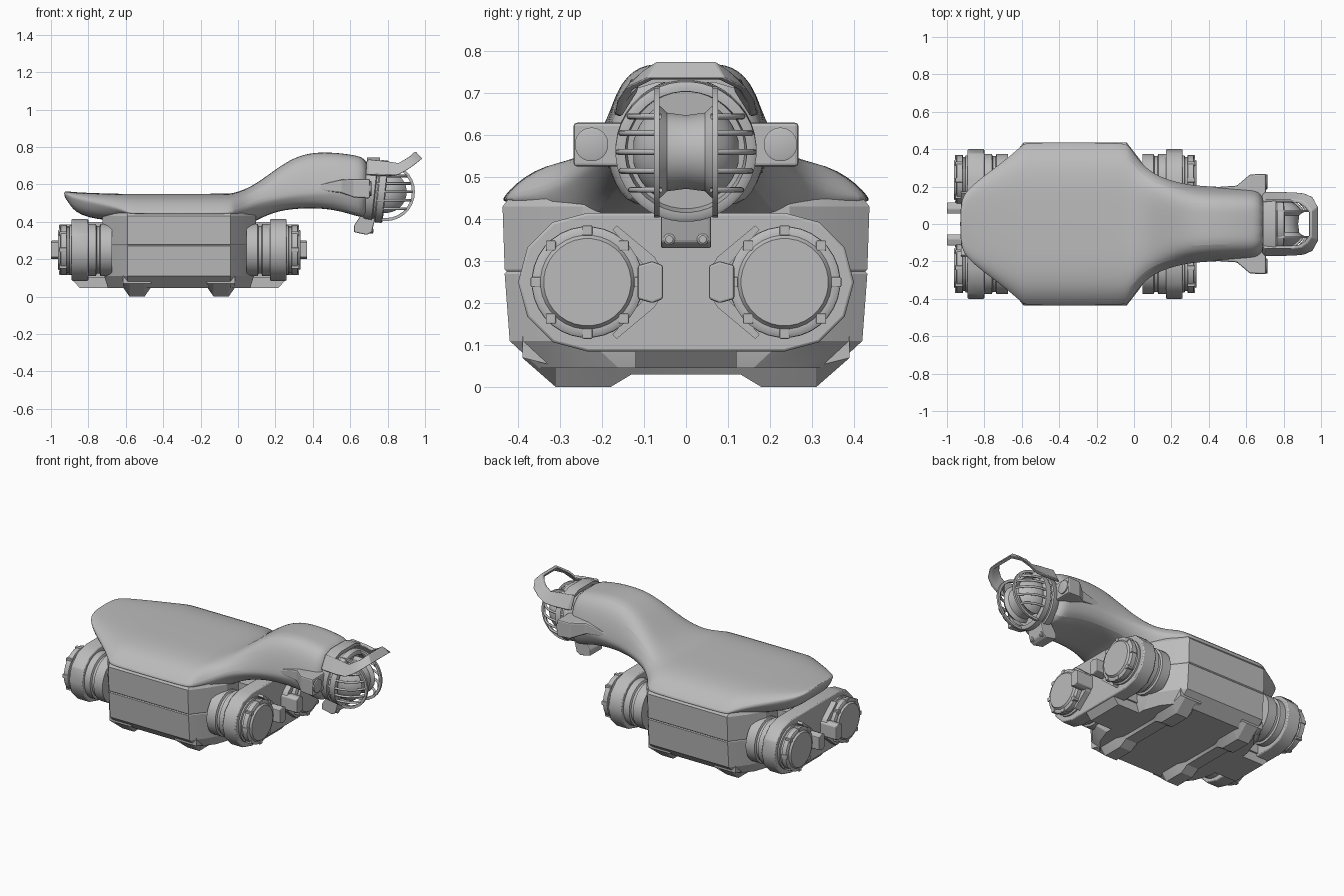
import bpy, math
from mathutils import Vector, Matrix

if "Cube" in bpy.data.objects:
    bpy.data.objects.remove(bpy.data.objects["Cube"])

grey = bpy.data.materials.new("grey_metal")
grey.use_nodes = True
colour = (0.5, 0.5, 0.5, 1)
grey.diffuse_color = colour
grey.node_tree.nodes["Principled BSDF"].inputs["Base Color"].default_value = colour

MID = -0.315          # centre of the body, the two ends mirror about it
HEAD = Vector((0.79, 0, 0.56))


def finish(ob, smooth=None, bevel=0, subsurf=0):
    """Material, modifiers and shading shared by every part."""
    ob.data.materials.clear()
    ob.data.materials.append(grey)
    if bevel:
        mod = ob.modifiers.new("bevel", "BEVEL")
        mod.width, mod.segments = bevel, 2
    if subsurf:
        mod = ob.modifiers.new("subsurf", "SUBSURF")
        mod.levels = mod.render_levels = subsurf
    if smooth:
        bpy.ops.object.select_all(action="DESELECT")
        ob.select_set(True)
        bpy.context.view_layer.objects.active = ob
        bpy.ops.object.shade_smooth_by_angle(angle=math.radians(smooth))
    return ob


def loft(name, rings, closed=False, **kw):
    """Skin a list of equal rings, capping the ends unless closed."""
    n, m = len(rings[0]), len(rings)
    faces = []
    for i in range(m if closed else m - 1):
        a, b = i * n, (i + 1) % m * n
        faces += [(a + k, a + (k + 1) % n, b + (k + 1) % n, b + k) for k in range(n)]
    if not closed:
        faces += [tuple(reversed(range(n))), tuple(range((m - 1) * n, m * n))]
    me = bpy.data.meshes.new(name)
    me.from_pydata([tuple(v) for r in rings for v in r], [], faces)
    ob = bpy.data.objects.new(name, me)
    bpy.context.collection.objects.link(ob)
    bpy.context.view_layer.objects.active = ob
    bpy.ops.object.select_all(action="DESELECT")
    ob.select_set(True)
    bpy.ops.object.mode_set(mode="EDIT")
    bpy.ops.mesh.select_all(action="SELECT")
    bpy.ops.mesh.normals_make_consistent(inside=False)
    bpy.ops.object.mode_set(mode="OBJECT")
    return finish(ob, **kw)


def block(name, x, y, z, **kw):
    ring = [(y[0], z[0]), (y[1], z[0]), (y[1], z[1]), (y[0], z[1])]
    return slab(name, ring, x, **kw)


def slab(name, outline, x, **kw):
    """Extrude a (y, z) outline along x."""
    return loft(name, [[(h, y, z) for y, z in outline] for h in x], **kw)


def lathe(name, profile, centre, axis="X", sides=32, tilt=0, **kw):
    """Turn (distance, radius) pairs around an axis."""
    rot = Matrix.Rotation(tilt, 3, "Y")
    if axis == "Y":
        rot = Matrix.Rotation(math.pi / 2, 3, "Z")
    c = Vector(centre)
    turn = [math.tau * (k + 0.5) / sides for k in range(sides)]
    rings = [[c + rot @ Vector((d, r * math.cos(t), r * math.sin(t))) for t in turn]
             for d, r in profile]
    return loft(name, rings, smooth=35, **kw)


def tube(name, points, radius):
    cu = bpy.data.curves.new(name, "CURVE")
    cu.dimensions, cu.bevel_depth, cu.bevel_resolution = "3D", radius, 2
    sp = cu.splines.new("POLY")
    sp.points.add(len(points) - 1)
    for p, co in zip(sp.points, points):
        p.co = (*co, 1)
    ob = bpy.data.objects.new(name, cu)
    bpy.context.collection.objects.link(ob)
    cu.materials.append(grey)


def mirror_y(half):
    """Complete an outline whose points all have y > 0."""
    return half + [(-y, z) for y, z in reversed(half)]


# Lower body: an octagonal plan stacked through its heights
def plan(z, w, end):
    quarter = [(end, w - 0.19), (0.345, w - 0.09), (0.275, w)]
    half = quarter + [(-x, y) for x, y in reversed(quarter)]
    return [(MID + x, y, z) for x, y in half + [(x, -y) for x, y in reversed(half)]]


levels = [(0.045, 0.35, 0.38), (0.11, 0.42, 0.4), (0.27, 0.432, 0.41), (0.275, 0.427, 0.41),
          (0.28, 0.432, 0.41), (0.43, 0.437, 0.41), (0.49, 0.39, 0.38)]
loft("lower_body", [plan(*v) for v in levels], smooth=20)

# Upper shell and neck: x, half width, top, shoulder and underside heights
stations = [(-0.93, 0.1, 0.565, 0.55, 0.535), (-0.91, 0.16, 0.563, 0.545, 0.51),
            (-0.86, 0.22, 0.557, 0.53, 0.43), (-0.66, 0.37, 0.55, 0.49, 0.4),
            (-0.59, 0.44, 0.55, 0.45, 0.43), (-0.57, 0.445, 0.55, 0.445, 0.43),
            (-0.06, 0.445, 0.55, 0.445, 0.43), (-0.03, 0.435, 0.552, 0.45, 0.42),
            (0.03, 0.34, 0.57, 0.47, 0.37), (0.1, 0.275, 0.605, 0.51, 0.41),
            (0.2, 0.235, 0.68, 0.53, 0.455), (0.3, 0.213, 0.745, 0.55, 0.47),
            (0.4, 0.205, 0.772, 0.56, 0.475), (0.52, 0.2, 0.771, 0.57, 0.465),
            (0.62, 0.195, 0.757, 0.575, 0.435), (0.71, 0.185, 0.738, 0.575, 0.41)]
rings = []
for x, w, top, mid, low in stations:
    half = [(0.22 * w, top), (0.55 * w, top - 0.002), (0.83 * w, top - 0.27 * (top - mid)),
            (w, mid), (0.97 * w, mid - 0.25 * (mid - low)), (0.8 * w, low), (0.25 * w, low)]
    rings.append([(x, y, z) for y, z in mirror_y(half)])
loft("upper_shell_and_neck", rings, smooth=40, subsurf=2)

# Underside: two cross feet and a long skid
foot = mirror_y([(0.13, 0.03), (0.18, 0), (0.31, 0), (0.39, 0.07), (0.39, 0.12)])
for s in (-1, 1):
    c = MID + s * 0.225
    rings = [[(c + dx, y, z if z > 0.06 else z + lift) for y, z in foot]
             for dx, lift in ((-0.075, 0.05), (-0.04, 0), (0.04, 0), (0.075, 0.05))]
    loft("cross_foot", rings, smooth=20)
skid = [(-0.57, 0.09), (-0.53, 0.045), (0.53, 0.045), (0.57, 0.09), (0.57, 0.12), (-0.57, 0.12)]
loft("belly_skid", [[(MID + x, y, z) for x, z in skid] for y in (-0.12, 0.12)])
block("core_spine", (MID - 0.52, MID + 0.52), (-0.13, 0.13), (0.1, 0.4))

# End units: racetrack plate, twin drums, caps and clamps
arc = [math.pi / 2 - math.pi * k / 6 for k in range(7)]
track = mirror_y([(0.235 + 0.165 * math.cos(a), 0.25 + 0.165 * math.sin(a)) for a in arc])
clamp = [(0.055, 0.21), (0.055, 0.29), (0.08, 0.3), (0.115, 0.29), (0.115, 0.21), (0.08, 0.2)]
drum = [(0.36, 0.14), (0.42, 0.14), (0.425, 0.128), (0.44, 0.128), (0.445, 0.14), (0.485, 0.14)]
cap = [(0.57, 0.133), (0.585, 0.133), (0.588, 0.123), (0.6, 0.123), (0.603, 0.132),
       (0.632, 0.132), (0.637, 0.124), (0.637, 0.112), (0.642, 0.108), (0.648, 0.104)]
for e in (-1, 1):
    slab("end_plate", track, (MID + e * 0.485, MID + e * 0.575), smooth=35, bevel=0.006)
    for s in (-1, 1):
        c = (MID, s * 0.235, 0.25)
        lathe("drum", [(e * d, r) for d, r in drum], c)
        lathe("drum_cap", [(e * d, r) for d, r in cap], c)
        for k in range(8):
            a = math.tau * k / 8
            y, z = c[1] + 0.123 * math.cos(a), c[2] + 0.123 * math.sin(a)
            x = (MID + e * 0.6, MID + e * 0.641)
            block("cap_notch", x, (y - 0.012, y + 0.012), (z - 0.012, z + 0.012), bevel=0.003)
        slab("clamp", [(s * y, z) for y, z in clamp], (MID + e * 0.57, MID + e * 0.685), bevel=0.005)
        for v in (-1, 1):
            arm = [(0.06, 0.035), (0.075, 0.06), (0.165, 0.135), (0.175, 0.125), (0.1, 0.04)]
            slab("clamp_arm", [(s * y, 0.25 + v * z) for y, z in arm],
                 (MID + e * 0.57, MID + e * 0.61))

# Head collar and eye
tilt = math.radians(6)
lathe("head_collar", [(-0.12, 0.15), (-0.1, 0.165), (-0.06, 0.168), (-0.055, 0.16), (-0.045, 0.16),
                      (-0.04, 0.168), (-0.005, 0.168), (0, 0.16), (0, 0.145), (-0.04, 0.14)],
      HEAD, tilt=tilt, sides=40)
ball = [(0.128 * math.sin(a), 0.128 * math.cos(a)) for a in
        [math.pi * k / 16 for k in range(-7, 8)]]
ball = [(d, r) for d, r in ball if abs(d) > 0.065]
spool = [(-0.064, 0.112), (-0.045, 0.094), (0, 0.088), (0.045, 0.094), (0.064, 0.112)]
lathe("eye_ball", ball[:len(ball) // 2] + spool + ball[len(ball) // 2:], HEAD, axis="Y")

# Protective cage: two upright hoops and side bars
for s in (-1, 1):
    rings = []
    for k in range(17):
        a = math.radians(-100 + 200 * k / 16)
        rings.append([(HEAD.x + r * math.cos(a), s * y, HEAD.z + r * math.sin(a))
                      for r, y in ((0.14, 0.063), (0.156, 0.063), (0.156, 0.076), (0.14, 0.076))])
    loft("cage_hoop", rings, smooth=35)
    for h in (-0.09, -0.045, 0, 0.045, 0.085):
        r = math.sqrt(0.155 ** 2 - h * h)
        sweep = [math.radians(27 + 63 * k / 8) for k in range(9)]
        pts = [(HEAD.x + r * math.cos(a), s * r * 1.04 * math.sin(a), HEAD.z + h) for a in sweep]
        tube("cage_bar", pts + [(0.74, s * r * 1.04, HEAD.z + h)], 0.007)

# Visor loop: a tilted band bent in a U over the head
path = [(0.7, 0.172, 0.655, 0.13, 0.735), (0.8, 0.172, 0.65, 0.13, 0.725),
        (0.86, 0.17, 0.652, 0.13, 0.715), (0.91, 0.165, 0.68, 0.125, 0.735),
        (0.955, 0.145, 0.712, 0.1, 0.755), (0.985, 0.09, 0.737, 0.07, 0.776)]
full = path + [(x, -y, z, -v, w) for x, y, z, v, w in reversed(path)]
rings = []
for x, y, z, v, w in full:
    back = max(0, x - 0.86) * 0.28
    rings.append([(x, y, z), (x - back, v, w), (x - back - 0.015, v * 0.88, w - 0.008),
                  (x - 0.018, y * 0.9, z - 0.006)])
loft("visor_loop", rings, smooth=40, bevel=0.004)
roof = mirror_y([(0.07, 0.745), (0.125, 0.725), (0.12, 0.71), (0.07, 0.725)])
slab("visor_roof", roof, (0.69, 0.76), smooth=40)

# Side lamps on tapered pods
for s in (-1, 1):
    sections = [(0.4, 0.195, 0.57, 0.59), (0.55, 0.205, 0.555, 0.625), (0.62, 0.265, 0.53, 0.63),
                (0.705, 0.268, 0.525, 0.63)]
    rings = [[(x, s * y, z) for y, z in ((0.13, lo), (w, lo), (w, hi), (0.13, hi))]
             for x, w, lo, hi in sections]
    loft("lamp_pod", rings, bevel=0.008)
    lathe("lamp_lens", [(0, 0.04), (0.01, 0.04), (0.012, 0.035)], (0.702, s * 0.225, 0.578))

# Chin bracket with two screws
chin = [(0.62, 0.345), (0.69, 0.33), (0.715, 0.345), (0.735, 0.42), (0.66, 0.44), (0.62, 0.38)]
loft("chin_bracket", [[(x, y, z) for x, z in chin] for y in (-0.06, 0.06)], bevel=0.006)
for s in (-1, 1):
    lathe("chin_screw", [(0, 0.014), (0.02, 0.014), (0.024, 0.009)], (0.7, s * 0.04, 0.352), sides=12)
